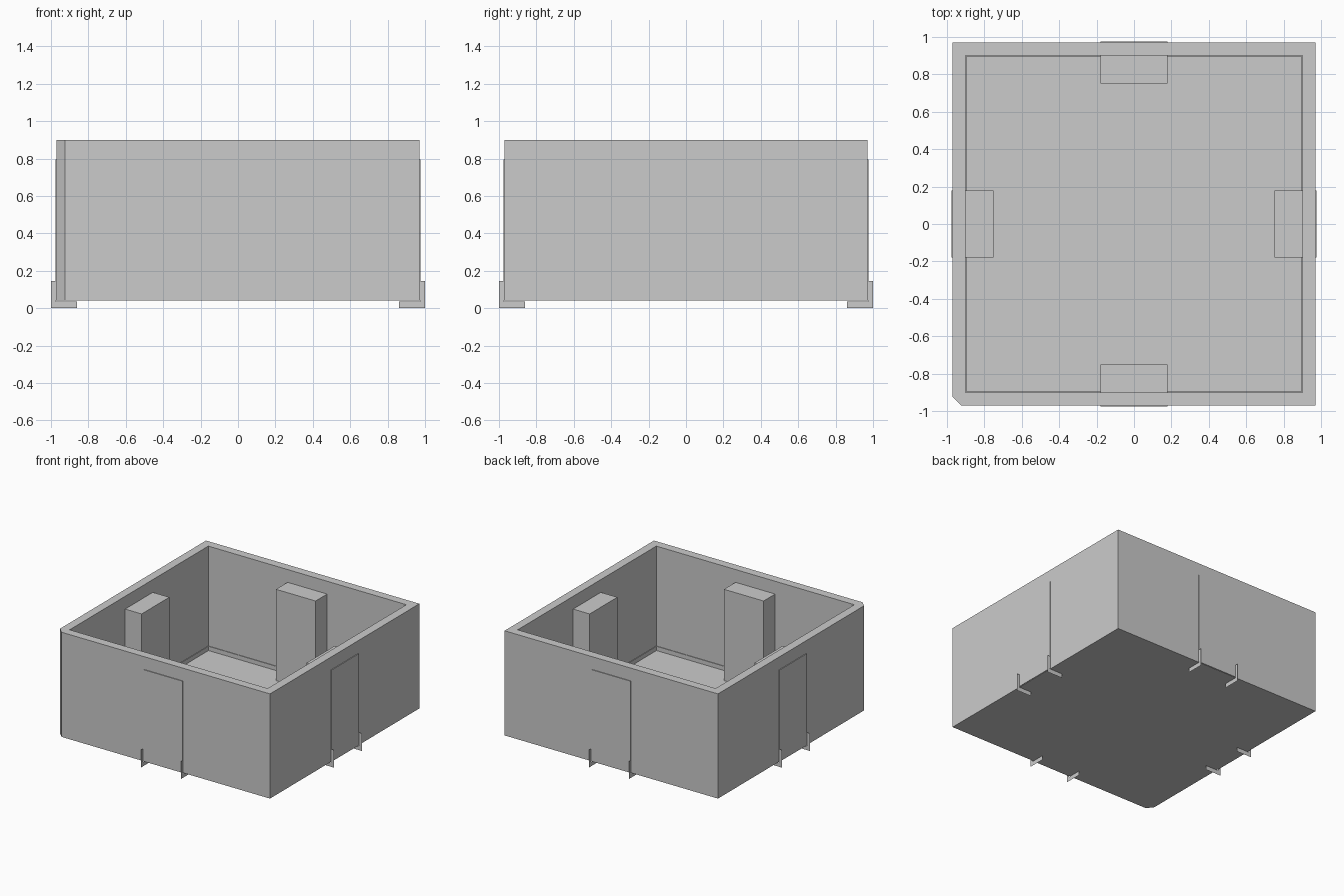
import bpy, bmesh
from mathutils import Matrix
from math import pi

if "Cube" in bpy.data.objects:
    bpy.data.objects.remove(bpy.data.objects["Cube"])


def make_object(name, bm):
    bmesh.ops.recalc_face_normals(bm, faces=bm.faces)
    mesh = bpy.data.meshes.new(name)
    bm.to_mesh(mesh)
    bm.free()
    obj = bpy.data.objects.new(name, mesh)
    bpy.context.collection.objects.link(obj)
    return obj


def prism(name, outline, z0, z1, turn=0.0):
    bm = bmesh.new()
    face = bm.faces.new([bm.verts.new((x, y, z0)) for x, y in outline])
    top = bmesh.ops.extrude_face_region(bm, geom=[face], use_keep_orig=True)["geom"]
    bmesh.ops.translate(bm, vec=(0, 0, z1 - z0),
                        verts=[v for v in top if isinstance(v, bmesh.types.BMVert)])
    bm.transform(Matrix.Rotation(turn, 4, "Z"))
    return make_object(name, bm)


def square(h):
    return [(-h, -h), (h, -h), (h, h), (-h, h)]


# Open housing with one chamfered corner
W, C = 0.97, 0.045
housing = prism("housing", [(-W + C, -W), (W, -W), (W, W), (-W, W), (-W, -W + C)], 0.04, 0.90)

# Main cavity and slightly smaller floor recess
for name, half, z0, z1 in (("cavity_cutter", 0.90, 0.08, 1.1),
                           ("floor_cutter", 0.895, 0.045, 0.5)):
    cutter = prism(name, square(half), z0, z1)
    cutter.hide_render = True
    cutter.hide_viewport = True
    cut = housing.modifiers.new(name, "BOOLEAN")
    cut.operation = "DIFFERENCE"
    cut.solver = "EXACT"
    cut.object = cutter

# Four posts set through the walls, each with a pair of thin L-shaped foot plates
HW = 0.18
L_PROFILE = [(0.86, 0.0), (1.0, 0.0), (1.0, 0.145), (0.975, 0.145), (0.975, 0.035), (0.86, 0.035)]
for i, side in enumerate(("back", "left", "front", "right")):
    turn = i * pi / 2
    prism(side + "_post", [(-HW, 0.75), (HW, 0.75), (HW, 0.976), (-HW, 0.976)], 0.042, 0.795, turn)
    bm = bmesh.new()
    for x in (-HW, HW):
        bm.faces.new([bm.verts.new((x, y, z)) for y, z in L_PROFILE])
    bm.transform(Matrix.Rotation(turn, 4, "Z"))
    make_object(side + "_foot_plates", bm)
